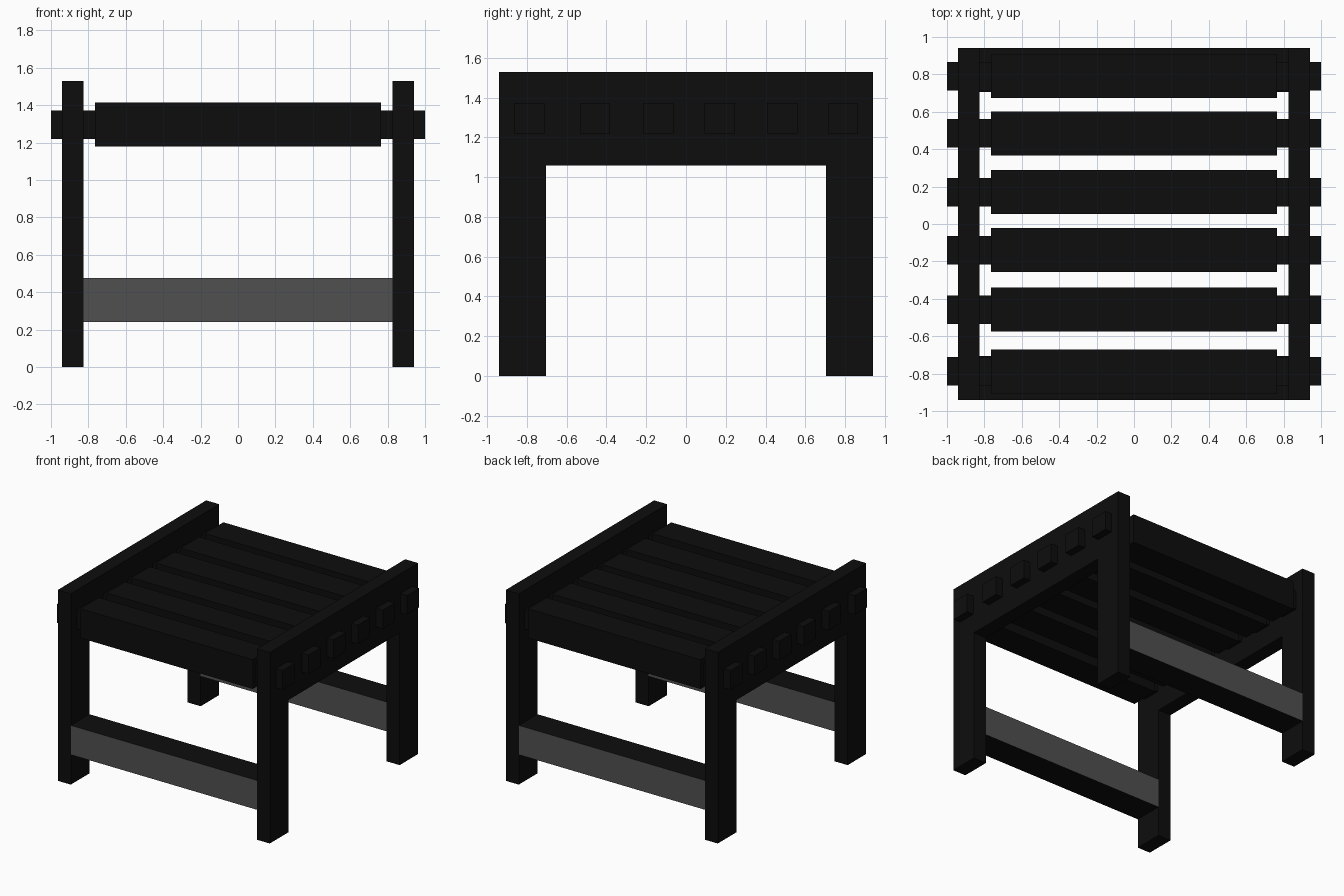
import bpy, bmesh

if "Cube" in bpy.data.objects:
    bpy.data.objects.remove(bpy.data.objects["Cube"])


def material(name, value):
    m = bpy.data.materials.new(name)
    m.diffuse_color = (value, value, value, 1)
    m.use_nodes = True
    m.node_tree.nodes["Principled BSDF"].inputs["Base Color"].default_value = m.diffuse_color
    return m


black = material("black wood", 0.004)
grey = material("dark grey", 0.08)


def add_object(name, bm, *mats):
    bmesh.ops.recalc_face_normals(bm, faces=bm.faces)
    mesh = bpy.data.meshes.new(name)
    bm.to_mesh(mesh)
    bm.free()
    for m in mats:
        mesh.materials.append(m)
    obj = bpy.data.objects.new(name, mesh)
    bpy.context.collection.objects.link(obj)
    return obj


def extrude_profile(points, direction):
    """Prism from a flat outline moved along a direction."""
    bm = bmesh.new()
    face = bm.faces.new([bm.verts.new(p) for p in points])
    result = bmesh.ops.extrude_face_region(bm, geom=[face], use_keep_orig=True)
    moved = [v for v in result["geom"] if isinstance(v, bmesh.types.BMVert)]
    bmesh.ops.translate(bm, verts=moved, vec=direction)
    return bm


# Side frames: two legs and a deep top rail as one arch
W, INNER, OUTER = 0.94, 0.825, 0.94
arch = [(-W, 0), (-0.705, 0), (-0.705, 1.06), (0.705, 1.06),
        (0.705, 0), (W, 0), (W, 1.53), (-W, 1.53)]
for side, label in ((-1, "left"), (1, "right")):
    bm = extrude_profile([(side * INNER, y, z) for y, z in arch],
                         (side * (OUTER - INNER), 0, 0))
    add_object(label + "_side_frame", bm, black)

# Seat slats, each with a narrower tenon passing through the side frames
S, T = 0.1175, 0.059  # half widths of slat and tenon
slat_z = 1.296
shoulder, tip = 0.765, 1.0


def slat(name, y):
    bm = bmesh.new()
    bmesh.ops.create_cube(bm, size=2)
    for v in bm.verts:
        v.co = (v.co.x * shoulder, y + v.co.y * S, slat_z + v.co.z * S)
    ends = [f for f in bm.faces if abs(f.calc_center_median().x) > 0.5]
    bmesh.ops.inset_individual(bm, faces=ends, thickness=S - T)
    result = bmesh.ops.extrude_discrete_faces(bm, faces=ends)
    # Reconnect the moved end caps with tenon walls
    bmesh.ops.delete(bm, geom=result["faces"], context="FACES")
    for sx in (-1, 1):
        edges = [e for e in bm.edges if e.is_boundary
                 and e.verts[0].co.x * sx > 0]
        new = bmesh.ops.extrude_edge_only(bm, edges=edges)["geom"]
        for v in new:
            if isinstance(v, bmesh.types.BMVert):
                v.co.x = sx * tip
        bmesh.ops.holes_fill(
            bm, edges=[e for e in new if isinstance(e, bmesh.types.BMEdge)
                       and e.is_boundary])
    add_object(name, bm, black)


for i, y in enumerate((-0.788, -0.458, -0.14, 0.17, 0.484, 0.79)):
    slat(f"seat_slat_{i + 1}", y)

# Lower stretchers: black with grey front and back faces
for sy, label in ((-1, "front"), (1, "back")):
    y0, y1, z0, z1 = sy * 0.705, sy * W, 0.24, 0.475
    bm = extrude_profile([(-INNER, y0, z0), (-INNER, y1, z0),
                          (-INNER, y1, z1), (-INNER, y0, z1)],
                         (2 * INNER, 0, 0))
    bm.normal_update()
    for f in bm.faces:
        f.material_index = 1 if abs(f.normal.y) > 0.5 else 0
    add_object(label + "_stretcher", bm, black, grey)
